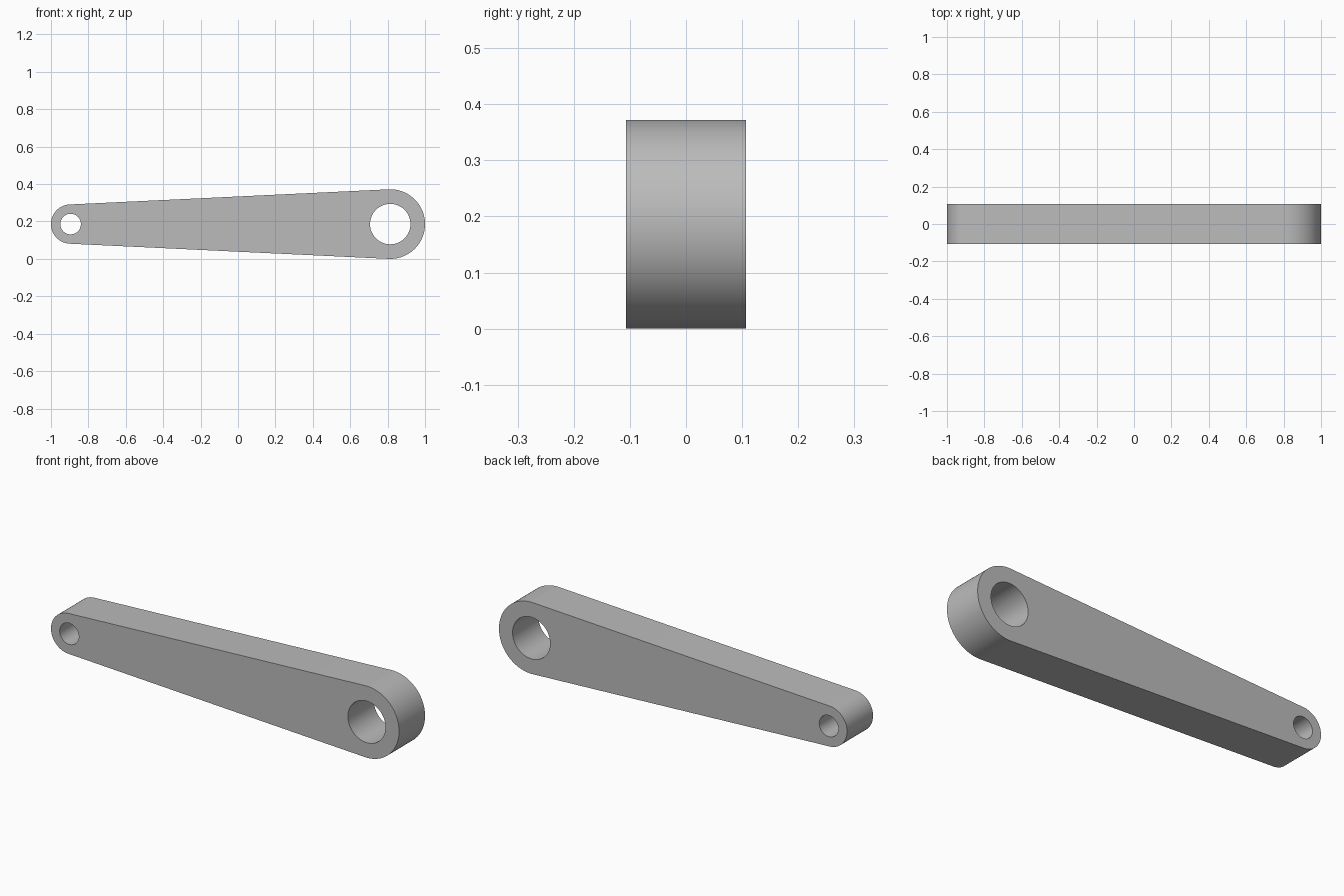
import bpy, bmesh
from math import sin, cos, asin, pi, radians

cube = bpy.data.objects.get("Cube")
if cube:
    bpy.data.objects.remove(cube, do_unlink=True)

# Main dimensions
BIG_R, SMALL_R = 0.186, 0.105
BIG_HOLE, SMALL_HOLE = 0.108, 0.055
BIG_X, SMALL_X = 1 - BIG_R, SMALL_R - 1
HALF_DEPTH = 0.1065
SEGMENTS = 64


def arc(x, radius, start, end, steps):
    angles = [start + (end - start) * i / steps for i in range(steps + 1)]
    return [(x + radius * cos(a), -HALF_DEPTH, BIG_R + radius * sin(a)) for a in angles]


def add_loop(bm, points):
    verts = [bm.verts.new(p) for p in points]
    return [bm.edges.new((v, verts[i - 1])) for i, v in enumerate(verts)]


# Tapered outline: two end arcs joined by their common tangents
tangent = pi / 2 + asin((BIG_R - SMALL_R) / (BIG_X - SMALL_X))
outline = arc(BIG_X, BIG_R, -tangent, tangent, SEGMENTS)
outline += arc(SMALL_X, SMALL_R, tangent, 2 * pi - tangent, SEGMENTS)

# Outline and both bores, filled as one plate
bm = bmesh.new()
edges = add_loop(bm, outline)
for x, radius in ((BIG_X, BIG_HOLE), (SMALL_X, SMALL_HOLE)):
    edges += add_loop(bm, arc(x, radius, 0, 2 * pi, SEGMENTS)[:-1])
bmesh.ops.triangle_fill(bm, edges=edges, use_beauty=True)

# Thickness
plate = bmesh.ops.extrude_face_region(bm, geom=bm.faces[:], use_keep_orig=True)
top = [g for g in plate["geom"] if isinstance(g, bmesh.types.BMVert)]
bmesh.ops.translate(bm, verts=top, vec=(0, 2 * HALF_DEPTH, 0))
bmesh.ops.recalc_face_normals(bm, faces=bm.faces[:])

mesh = bpy.data.meshes.new("link_arm")
bm.to_mesh(mesh)
bm.free()
arm = bpy.data.objects.new("link_arm", mesh)
bpy.context.collection.objects.link(arm)

# Plain grey metal
grey = bpy.data.materials.new("grey")
grey.use_nodes = True
colour = (0.5, 0.5, 0.5, 1)
grey.diffuse_color = colour
grey.node_tree.nodes["Principled BSDF"].inputs["Base Color"].default_value = colour
mesh.materials.append(grey)

# Smooth round walls, sharp rims
bpy.ops.object.select_all(action='DESELECT')
arm.select_set(True)
bpy.context.view_layer.objects.active = arm
bpy.ops.object.shade_smooth_by_angle(angle=radians(30))
